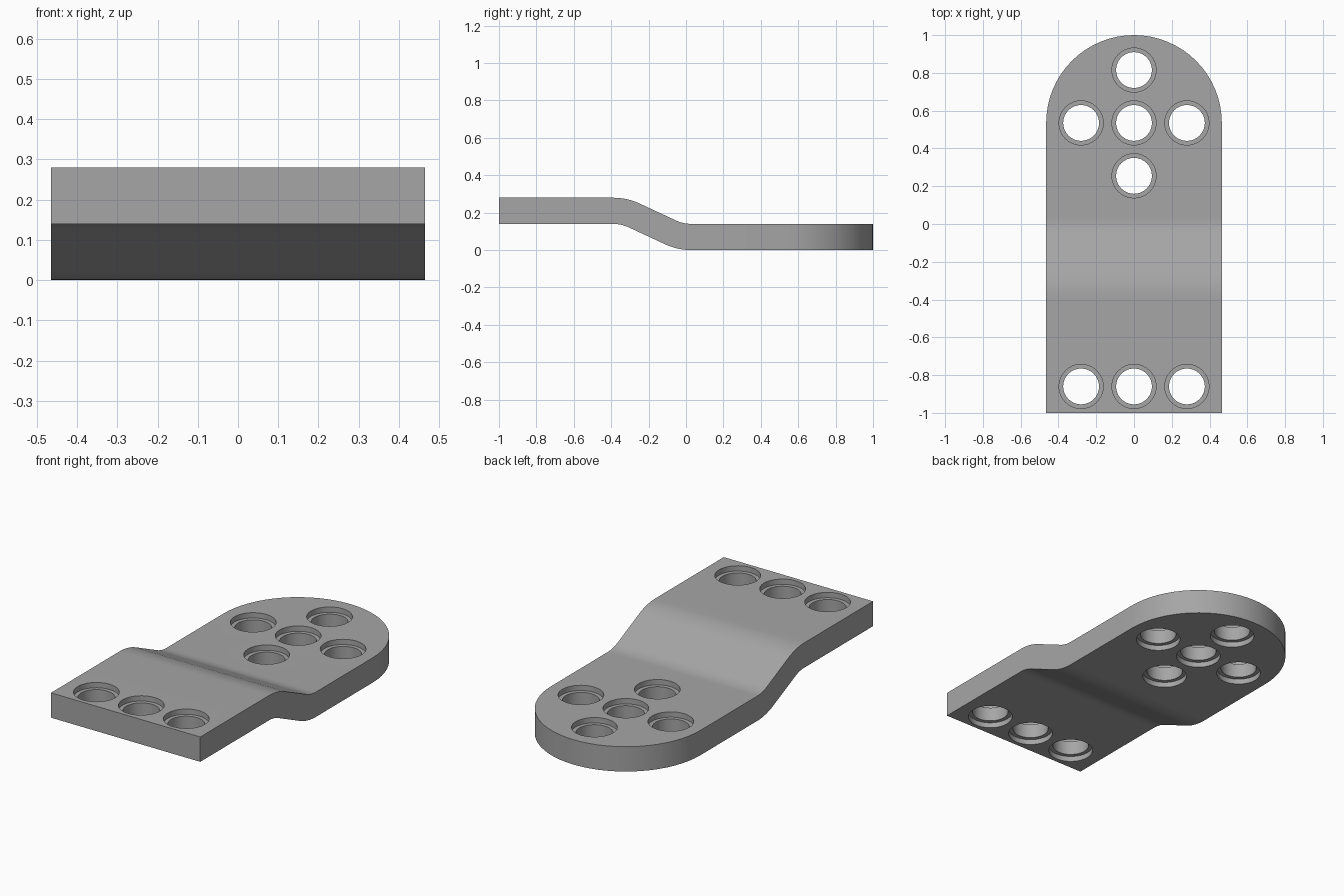
import bpy, bmesh, math

HALF_W, THICK, PITCH = 0.465, 0.14, 0.28
ROUND_Y, FRONT_HOLE_Y = 0.535, -0.86

cube = bpy.data.objects.get("Cube")
if cube:
    bpy.data.objects.remove(cube)

grey = bpy.data.materials.new("mid grey")
grey.use_nodes = True
colour = (0.38, 0.38, 0.38, 1)
grey.diffuse_color = colour
grey.node_tree.nodes["Principled BSDF"].inputs["Base Color"].default_value = colour


def make_object(name, bm):
    bmesh.ops.recalc_face_normals(bm, faces=bm.faces)
    mesh = bpy.data.meshes.new(name)
    bm.to_mesh(mesh)
    bm.free()
    mesh.materials.append(grey)
    obj = bpy.data.objects.new(name, mesh)
    bpy.context.collection.objects.link(obj)
    return obj


def prism(name, points, offset):
    """Extrude a closed outline along the given vector."""
    bm = bmesh.new()
    face = bm.faces.new([bm.verts.new(p) for p in points])
    moved = bmesh.ops.extrude_face_region(bm, geom=[face])["geom"]
    verts = [v for v in moved if isinstance(v, bmesh.types.BMVert)]
    bmesh.ops.translate(bm, verts=verts, vec=offset)
    return make_object(name, bm)


def cut(target, cutter, operation):
    mod = target.modifiers.new("cut", 'BOOLEAN')
    mod.operation, mod.solver, mod.object = operation, 'EXACT', cutter
    bpy.context.view_layer.objects.active = target
    bpy.ops.object.modifier_apply(modifier=mod.name)
    bpy.data.objects.remove(cutter)


# Stepped plate: a centre line with two bends, thickened to both sides
bend, radius, steps = math.radians(25), 0.27, 8
start, end = -0.39, 0.03
high, low = THICK * 1.5, THICK * 0.5
centre = [(-1.0, high, 0)]
for i in range(steps + 1):
    a = bend * i / steps
    centre.append((start + radius * math.sin(a), high - radius * (1 - math.cos(a)), a))
for i in range(steps, -1, -1):
    a = bend * i / steps
    centre.append((end - radius * math.sin(a), low + radius * (1 - math.cos(a)), a))
centre.append((1.1, low, 0))


def side(sign):
    h = sign * THICK / 2
    return [(-HALF_W, y + h * math.sin(a), z + h * math.cos(a)) for y, z, a in centre]


plate = prism("stepped_plate", side(1) + side(-1)[::-1], (2 * HALF_W, 0, 0))

# Round off the back end; the tool is wider than the plate elsewhere
arc = [math.pi * i / 32 for i in range(33)]
outline = [(HALF_W * math.cos(a), ROUND_Y + HALF_W * math.sin(a), -0.5) for a in arc]
outline += [(-0.6, ROUND_Y, -0.5), (-0.6, -1.2, -0.5), (0.6, -1.2, -0.5), (0.6, ROUND_Y, -0.5)]
cut(plate, prism("outline_cutter", outline, (0, 0, 1.5)), 'INTERSECT')

# Round holes with a shallow counterbore on both faces
holes = [(i * PITCH, FRONT_HOLE_Y, high) for i in (-1, 0, 1)]
holes += [(dx * PITCH, ROUND_Y + dy * PITCH, low)
          for dx, dy in ((0, 0), (1, 0), (-1, 0), (0, 1), (0, -1))]
bore, rim, depth, over = 0.095, 0.117, 0.03, 0.05
shelf, top = THICK / 2 - depth, THICK / 2 + over
profile = [(rim, -top), (rim, -shelf), (bore, -shelf), (bore, shelf), (rim, shelf), (rim, top)]
SEG = 32
bm = bmesh.new()
for x, y, z in holes:
    rings = [[bm.verts.new((x + r * math.cos(math.tau * k / SEG),
                            y + r * math.sin(math.tau * k / SEG), z + h))
              for k in range(SEG)] for r, h in profile]
    for a, b in zip(rings, rings[1:]):
        for k in range(SEG):
            n = (k + 1) % SEG
            bm.faces.new((a[k], a[n], b[n], b[k]))
    bm.faces.new(rings[0][::-1])
    bm.faces.new(rings[-1])
cut(plate, make_object("hole_cutter", bm), 'DIFFERENCE')

# Smooth bends and bores, crisp edges
bpy.ops.object.select_all(action='DESELECT')
plate.select_set(True)
bpy.context.view_layer.objects.active = plate
bpy.ops.object.shade_smooth_by_angle(angle=math.radians(30))
